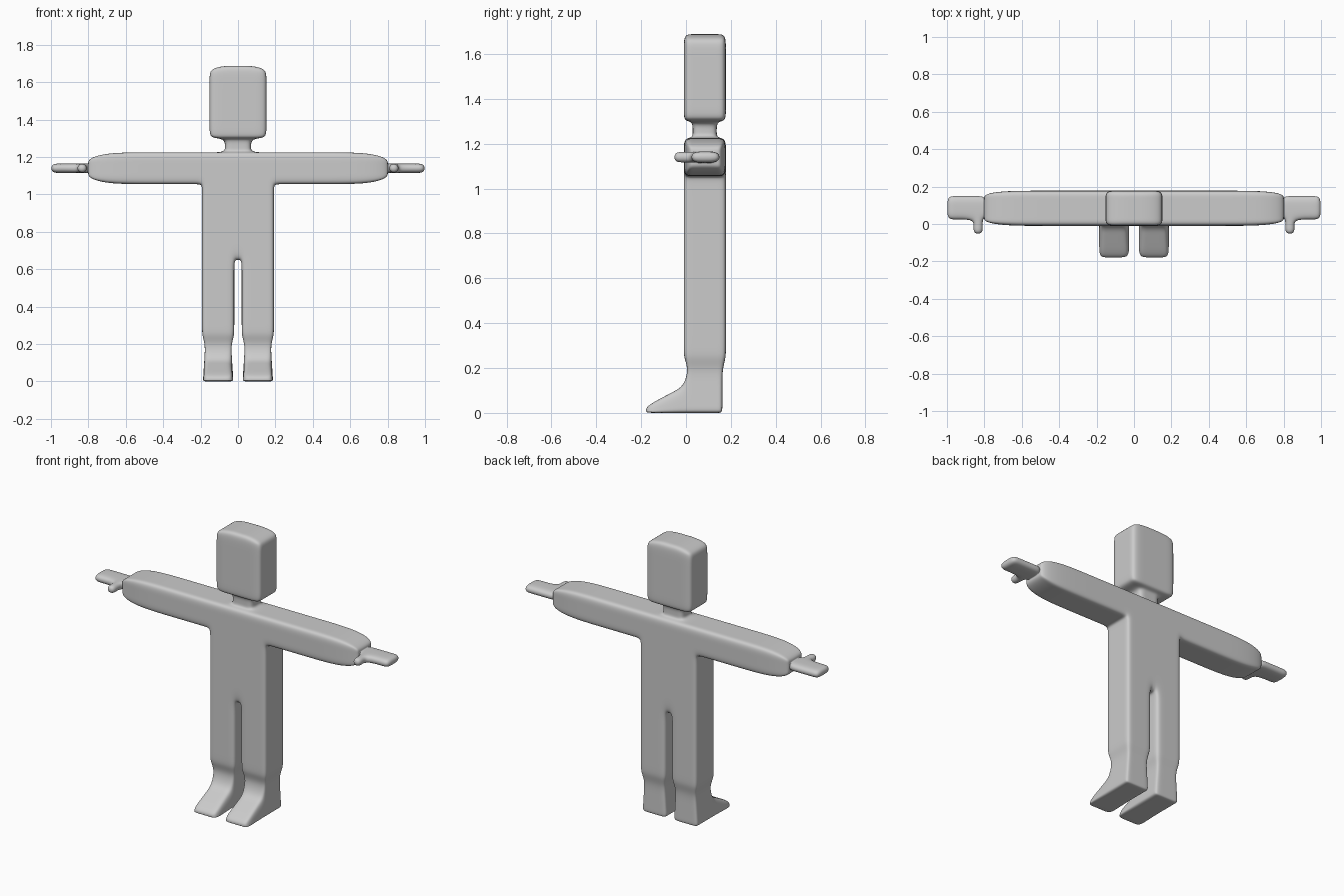
import bpy, bmesh

if "Cube" in bpy.data.objects:
    bpy.data.objects.remove(bpy.data.objects["Cube"])

# Cage grid lines; the cage is a set of filled cells, softened by subdivision
half_x = [0.02, 0.07, 0.152, 0.192, 0.23, 0.45, 0.7, 0.8, 0.807, 0.86, 0.95, 1.0]
XS = [-x for x in reversed(half_x)] + [0.0] + half_x
YS = [-0.178, -0.1, -0.055, -0.01, 0.03, 0.084, 0.137, 0.178]
ZS = [0, 0.03, 0.12, 0.195, 0.245, 0.3, 0.58, 0.65, 0.75, 1.02, 1.055, 1.115,
      1.165, 1.225, 1.255, 1.3, 1.35, 1.62, 1.688]


def filled(x, y, z):
    """Is the cell with this centre part of the body?"""
    x = abs(x)
    deep = y > -0.01
    core = 0.03 < y < 0.137
    if z < 0.65:                                   # legs and feet
        return 0.02 < x < 0.192 and (deep or z < 0.12)
    if z < 1.225:
        if x < 0.192:                              # torso
            return deep
        if z < 1.055:
            return False
        if x < 0.8:                                # arms
            return deep
        palm = 1.115 < z < 1.165
        thumb = 0.807 < x < 0.86 and -0.055 < y < 0.03
        return palm and (core or thumb)            # hands
    if z < 1.3:                                    # neck
        return x < 0.07 and core
    return x < 0.152 and deep                      # head


def warp(x, y, z):
    """Shape the cage: feet, ankles, arm ends, hands and head top."""
    s, x = (-1 if x < 0 else 1), abs(x)
    if z < 0.2:
        k = 0.95 - 0.15 * z / 0.195
        x = 0.106 + (x - 0.106) * k
        if y > 0.17:
            y = 0.162
        elif y < 0 and z > 0.19:
            y = 0.012
        if y < -0.005 and z <= 0.12:               # sloping instep
            z *= (0.03 + (y + 0.178) * 0.53) / 0.12
    elif abs(x - 0.8) < 0.001:                     # rounded arm ends
        if z < 1.06:
            z = 1.088
        elif z > 1.22:
            z = 1.192
        if y < 0:
            y = 0.012
        elif y > 0.17:
            y = 0.16
    elif x > 0.8:                                  # palm width
        if y > 0.13:
            y = 0.152
        elif 0.02 < y < 0.04:
            y = 0.022
    elif z > 1.68 and x > 0.15:                    # domed crown
        z = 1.672
    return s * x, y, z


def build_cage():
    bm = bmesh.new()
    cells = set()
    for i in range(len(XS) - 1):
        for j in range(len(YS) - 1):
            for k in range(len(ZS) - 1):
                if filled((XS[i] + XS[i + 1]) / 2, (YS[j] + YS[j + 1]) / 2,
                          (ZS[k] + ZS[k + 1]) / 2):
                    cells.add((i, j, k))
    verts = {}

    def vert(key):
        if key not in verts:
            i, j, k = key
            verts[key] = bm.verts.new(warp(XS[i], YS[j], ZS[k]))
        return verts[key]

    # one face wherever a filled cell meets an empty one
    for c in sorted(cells):
        for axis in range(3):
            for side in (0, 1):
                n = list(c)
                n[axis] += 2 * side - 1
                if tuple(n) in cells:
                    continue
                u, w = (axis + 1) % 3, (axis + 2) % 3
                ring = []
                for du, dw in ((0, 0), (1, 0), (1, 1), (0, 1)):
                    p = list(c)
                    p[axis] += side
                    p[u] += du
                    p[w] += dw
                    ring.append(vert(tuple(p)))
                bm.faces.new(ring if side else ring[::-1])
    bm.normal_update()
    mesh = bpy.data.meshes.new("body")
    bm.to_mesh(mesh)
    bm.free()
    return mesh


# Whole figure as one smooth skin
mesh = build_cage()
body = bpy.data.objects.new("body", mesh)
bpy.context.collection.objects.link(body)
for p in mesh.polygons:
    p.use_smooth = True
grey = bpy.data.materials.new("plain grey")
grey.diffuse_color = (0.6, 0.6, 0.6, 1)
grey.use_nodes = True
grey.node_tree.nodes["Principled BSDF"].inputs["Base Color"].default_value = grey.diffuse_color
mesh.materials.append(grey)
sub = body.modifiers.new("soften", 'SUBSURF')
sub.levels = sub.render_levels = 3
